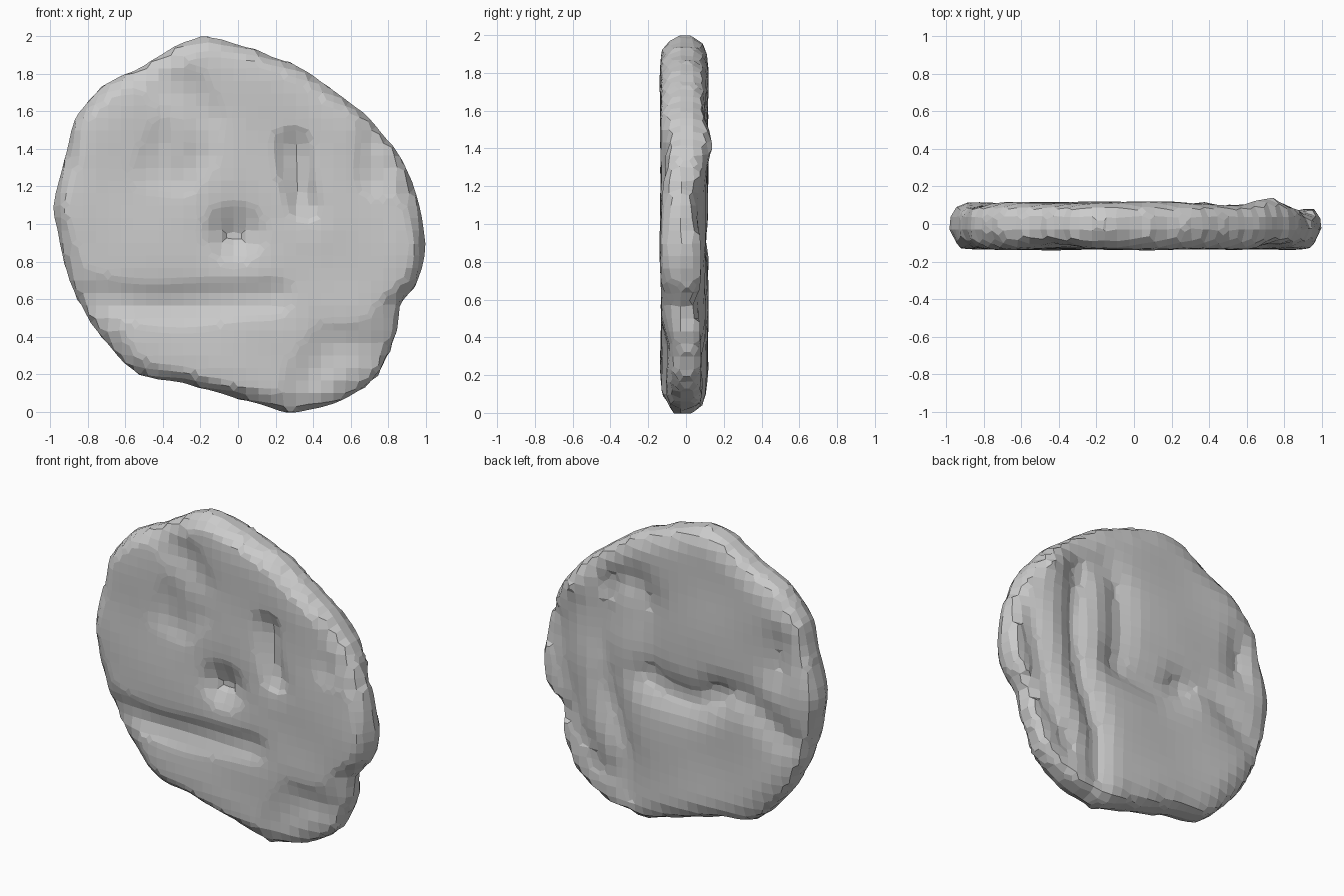
import bpy, bmesh, math, random
from mathutils import Vector

if "Cube" in bpy.data.objects:
    bpy.data.objects.remove(bpy.data.objects["Cube"])

random.seed(4)

# Lumpy outline of the disc in (x, z)
OUTLINE = [(-.2, 2.01), (0, 1.955), (.2, 1.89), (.4, 1.79), (.6, 1.65), (.8, 1.46),
           (.9, 1.3), (.98, 1.08), (1, .82), (.96, .68), (.86, .56), (.87, .45),
           (.82, .32), (.75, .18), (.6, .08), (.45, .02), (.28, -.01), (.1, .04),
           (-.1, .1), (-.32, .17), (-.42, .155), (-.52, .19), (-.65, .3),
           (-.79, .46), (-.86, .61), (-.94, .8), (-.97, .98), (-1, 1.1),
           (-.96, 1.22), (-.92, 1.4), (-.85, 1.61), (-.76, 1.7), (-.66, 1.79),
           (-.5, 1.84), (-.35, 1.95)]

# Carved strokes: (path, half width, depth); negative depth raises the surface
FRONT = [([(-.8, .6), (-.45, .57), (.2, .61)], .08, .05),        # ledge
         ([(-.02, .95), (-.01, .95)], .1, .09),                  # centre pit
         ([(.3, 1.42), (.31, 1.25), (.36, 1.08)], .06, .08),     # right slit
         ([(-.4, 1.42), (-.42, 1.3), (-.3, 1.25), (-.19, 1.38)], .09, .035),
         ([(-.4, 1.76), (-.25, 1.71), (-.16, 1.56)], .08, .035),
         ([(.71, 1.45), (.72, 1.24)], .06, .04),
         ([(.33, .1), (.41, .2), (.48, .37), (.65, .35)], .08, .035),
         ([(.6, .22), (.7, .3)], .14, .03),
         ([(.8, .3), (.83, .5)], .08, .045),
         ([(-.75, .45), (-.66, .36)], .07, .03)]
BACK = [([(.5, 1.45), (.54, 1.1), (.5, .8), (.36, .42), (.36, .1)], .075, .055),
        ([(.9, 1.15), (.84, .85), (.74, .5), (.57, .25)], .1, .06),
        ([(.47, 1.52), (.28, 1.56), (.2, 1.45), (.2, 1.0)], .08, .04),
        ([(.22, .93), (.05, .9), (-.12, .88), (-.26, .93)], .09, .055),
        ([(-.28, .99), (-.48, 1.02), (-.65, .9), (-.8, .8)], .075, .045),
        ([(-.74, 1.42), (-.72, 1.22)], .08, .045),
        ([(.72, 1.49), (.74, 1.42)], .06, -.045)]                # raised nub


def distance(p, path):
    best = 9
    for a, b in zip(path, path[1:]):
        a, b = Vector(a), Vector(b)
        t = max(0, min(1, (p - a).dot(b - a) / (b - a).length_squared))
        best = min(best, (p - a.lerp(b, t)).length)
    return best


def carve(p, strokes):
    return min(.1, sum(d * math.exp(-(distance(p, path) / w) ** 2)
                       for path, w, d in strokes))


# Outline radius at any angle around the centre
polar = sorted((math.atan2(z - 1, x), math.hypot(x, z - 1)) for x, z in OUTLINE)
polar = [(polar[-1][0] - math.tau, polar[-1][1])] + polar + [(polar[0][0] + math.tau, polar[0][1])]


def radius(a):
    for (a0, r0), (a1, r1) in zip(polar, polar[1:]):
        if a0 <= a <= a1:
            return r0 + (r1 - r0) * (a - a0) / (a1 - a0)


N = 112
angles = [-math.pi + math.tau * i / N for i in range(N)]
# Slightly chipped rim
radii = [radius(a) + random.uniform(-.008, .008) for a in angles]
# (radial fraction, thickness fraction) from rim to centre
RINGS = [(.992, .45), (.97, .75), (.935, .92), (.88, 1)] + [(.83 - .046 * i, 1) for i in range(18)]

bm = bmesh.new()
rim = [bm.verts.new((r * math.cos(a), random.uniform(-.03, .02), 1 + r * math.sin(a)))
       for a, r in zip(angles, radii)]


def skin(side, strokes):
    previous = rim
    for t, k in RINGS:
        ring = []
        for a, r in zip(angles, radii):
            x, z = t * r * math.cos(a), 1 + t * r * math.sin(a)
            depth = .135 * k if side < 0 else .115 * k
            depth -= carve(Vector((x, z)), strokes) * k
            depth += .006 * math.sin(7 * x + 2 + 3 * z) * math.sin(8 * z - 2 * x)
            ring.append(bm.verts.new((x, side * depth, z)))
        for i in range(N):
            j = (i + 1) % N
            bm.faces.new((previous[i], previous[j], ring[j], ring[i]))
        previous = ring
    bm.faces.new(previous)


skin(-1, FRONT)
skin(1, BACK)
bmesh.ops.recalc_face_normals(bm, faces=bm.faces)
mesh = bpy.data.meshes.new("lumpy_disc")
bm.to_mesh(mesh)
bm.free()
disc = bpy.data.objects.new("lumpy_disc", mesh)
bpy.context.collection.objects.link(disc)

# Coarse regular facets
facets = disc.modifiers.new("facets", 'REMESH')
facets.mode = 'SMOOTH'
facets.octree_depth = 5
facets.scale = .95
facets.use_smooth_shade = False
